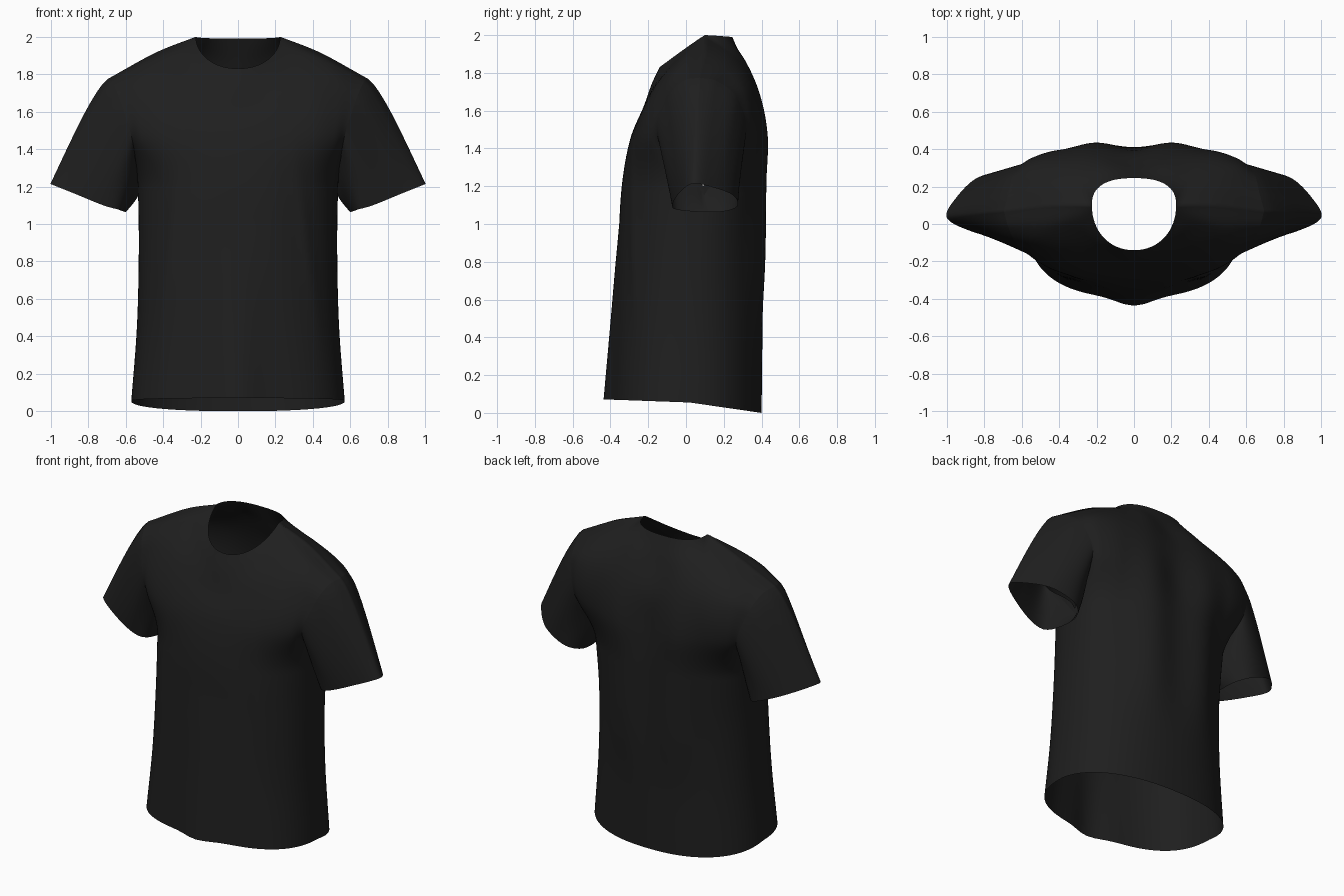
import bpy, bmesh, math
from mathutils import Vector as V

if "Cube" in bpy.data.objects:
    bpy.data.objects.remove(bpy.data.objects["Cube"])

COLS, STEPS = 32, 10          # columns per half panel, samples between rows


def spline(p, n):
    """Catmull-Rom through p[1:-1]; first and last points only steer the ends."""
    out = []
    for i in range(1, len(p) - 2):
        a, b, c, d = p[i - 1:i + 3]
        for k in range(n):
            t = k / n
            out.append(0.5 * (2 * b + (c - a) * t + (2 * a - 5 * b + 4 * c - d) * t * t
                              + (3 * b - a - 3 * c + d) * t ** 3))
    return out + [p[-2].copy()]


def open_ends(p):
    return [2 * p[0] - p[1]] + p + [2 * p[-1] - p[-2]]


def lengths(p):
    """Running length along a line, from 0 to 1."""
    d = [0.0]
    for a, b in zip(p, p[1:]):
        d.append(d[-1] + (b - a).length)
    return [x / d[-1] for x in d]


def angle(j, n=COLS):
    return math.pi / 2 * j / n


def pw(v, e=0.8):
    return max(v, 0.0) ** e


# Torso sections: height, half width, front y, side seam y, back y, front and back roundness
SECTIONS = [(0.055, 0.57, -0.39, 0.02, 0.40, .78, .88), (0.45, 0.54, -0.375, 0.03, 0.405, .82, .93),
            (0.85, 0.53, -0.36, 0.05, 0.41, .84, .95), (1.2, 0.535, -0.34, 0.09, 0.41, .82, .90),
            (1.45, 0.55, -0.295, 0.10, 0.41, .80, .85)]

# Chest and shoulder rows, from the centre line out to the armhole
FRONT = [[(0, -.295, 1.45), (.23, -.285, 1.45), (.41, -.25, 1.47), (.515, -.20, 1.46), (.565, -.145, 1.45)],
         [(0, -.225, 1.62), (.22, -.20, 1.67), (.39, -.155, 1.73), (.53, -.12, 1.72), (.63, -.10, 1.66)],
         [(0, -.182, 1.74), (.19, -.12, 1.81), (.32, -.015, 1.90), (.49, -.02, 1.855), (.67, -.02, 1.755)]]
BACK = [[(0, .40, 1.45), (.23, .41, 1.45), (.42, .39, 1.47), (.53, .35, 1.46), (.58, .31, 1.45)],
        [(0, .38, 1.66), (.22, .385, 1.68), (.41, .365, 1.70), (.55, .325, 1.69), (.64, .275, 1.66)],
        [(0, .31, 1.84), (.18, .315, 1.86), (.32, .26, 1.88), (.49, .23, 1.83), (.67, .165, 1.755)]]


def section(i, front):
    z, w, yf, ys, yb, ef, eb = SECTIONS[i]
    e = ef if front else eb
    row = []
    for j in range(COLS + 1):
        c, s = pw(math.cos(angle(j)), e), pw(math.sin(angle(j)), e)
        if j == COLS:
            c = 0.0
        dip = (0.015 if front else -0.055) * c if i == 0 else 0
        row.append(V((w * s, ys + ((yf if front else yb) - ys) * c, z + dip)))
    return row


def upper_row(pts):
    p = [V(q) for q in pts]
    mirrored = V((-p[1].x, p[1].y, p[1].z))
    return spline([mirrored] + p + [2 * p[-1] - p[-2]], COLS // 4)


def top_row(front):
    """Neckline quarter, then the shoulder seam."""
    h = COLS // 2
    e = 0.95 if front else 0.8
    row = []
    for j in range(h):
        c, s = math.cos(angle(j, h)), math.sin(angle(j, h))
        y = 0.1 + (-0.24 if front else 0.145) * pw(c, e)
        row.append(V((0.225 * pw(s, e), y, 2.0 - (0.17 if front else 0.01) * c)))
    seam = [V((.225, .10, 2.0)), V((.44, .10, 1.915)), V((.695, .07, 1.775))]
    return row + spline(open_ends(seam), h // 2)


def add_folds(p, j, front):
    """Soft cloth folds, fading out at the side seam."""
    fade = math.cos(angle(j))
    if front:
        p.y -= 0.05 * math.exp(-(p.x / 0.12) ** 2) * max(0, 1 - p.z / 1.0)
        d = p.x - 0.31 - 0.13 * (1.35 - p.z)
        win = math.exp(-((p.z - 0.85) / 0.4) ** 2)
        p.y -= 0.014 * math.exp(-(d / 0.035) ** 2) * win * fade
    elif abs(p.x) < 0.4:
        win = math.exp(-((p.z - 1.1) / 0.55) ** 4)
        p.y += 0.028 * (0.5 - 0.5 * math.cos(2 * math.pi * p.x / 0.4)) * win


def panel(front):
    low = [section(i, front) for i in range(5)]
    up = [upper_row(r) for r in (FRONT if front else BACK)] + [top_row(front)]
    columns, armhole = [], []
    for j in range(COLS + 1):
        lo = [r[j] for r in low]
        hi = [r[j] for r in up]
        a = spline([2 * lo[0] - lo[1]] + lo, STEPS)
        b = spline([lo[2], lo[3]] + hi + [2 * hi[-1] - hi[-2]], STEPS)
        if j == COLS:
            armhole = [p.copy() for p in b]
        col = a[:-1] + b
        for p in col[:-1]:
            add_folds(p, j, front)
        if j == 0:
            for p in col:
                p.x = 0.0
        columns.append(col)
    return columns, armhole


black = bpy.data.materials.new("black cotton")
black.diffuse_color = (0.0135, 0.0135, 0.0135, 1)
black.use_nodes = True
black.node_tree.nodes["Principled BSDF"].inputs["Base Color"].default_value = black.diffuse_color


def build(name, grids):
    bm = bmesh.new()
    for g in grids:
        vs = [[bm.verts.new(p) for p in line] for line in g]
        for a, b in zip(vs, vs[1:]):
            for k in range(len(a) - 1):
                bm.faces.new((a[k], b[k], b[k + 1], a[k + 1]))
    bmesh.ops.remove_doubles(bm, verts=bm.verts, dist=0.0005)
    bmesh.ops.recalc_face_normals(bm, faces=bm.faces)
    # make the outer side face away from the axis of the part
    ctr = sum((v.co for v in bm.verts), V()) / len(bm.verts)
    if name == "shirt_body":
        ctr.x = 0
    if sum((f.calc_center_median() - ctr).dot(f.normal) * f.calc_area() for f in bm.faces) < 0:
        bmesh.ops.reverse_faces(bm, faces=bm.faces)
    me = bpy.data.meshes.new(name)
    bm.to_mesh(me)
    bm.free()
    for p in me.polygons:
        p.use_smooth = True
    me.materials.append(black)
    ob = bpy.data.objects.new(name, me)
    bpy.context.collection.objects.link(ob)
    m = ob.modifiers.new("Mirror", 'MIRROR')
    m.merge_threshold = 0.0005
    return ob


# Body: front and back panels, joined at the side and shoulder seams
front_grid, front_hole = panel(True)
back_grid, back_hole = panel(False)
build("shirt_body", [front_grid, back_grid])

# Cuff outline from the underside round to the top, front half and back half
CUFF_FRONT = [V(p) for p in [(.60, .11, 1.063), (.63, -.045, 1.075), (.72, -.072, 1.10),
                             (.88, -.035, 1.165), (1.0, .035, 1.213)]]
CUFF_BACK = [V(p) for p in [(.60, .11, 1.063), (.62, .22, 1.07), (.70, .275, 1.10),
                            (.84, .245, 1.155), (.95, .14, 1.195), (1.0, .035, 1.213)]]


# Sleeves: from the armhole to the cuff
def sleeve_half(hole, cuff, other):
    curve = spline([other[1]] + cuff + [other[-2]], 24)
    run = lengths(curve)
    lines = []
    for p, d in zip(hole, lengths(hole)):
        i = min(range(len(run) - 1), key=lambda k: 0 if run[k] <= d <= run[k + 1] else 1)
        end = curve[i].lerp(curve[i + 1], (d - run[i]) / (run[i + 1] - run[i]))
        c = math.cos(math.pi * d)
        bulge = V((-0.02 * c, 0, -0.01 * c))
        lines.append([p.lerp(end, k / 16) + bulge * math.sin(math.pi * (k / 16) ** 0.6)
                      for k in range(17)])
    return lines


build("sleeves", [sleeve_half(front_hole, CUFF_FRONT, CUFF_BACK),
                  sleeve_half(back_hole, CUFF_BACK, CUFF_FRONT)])
